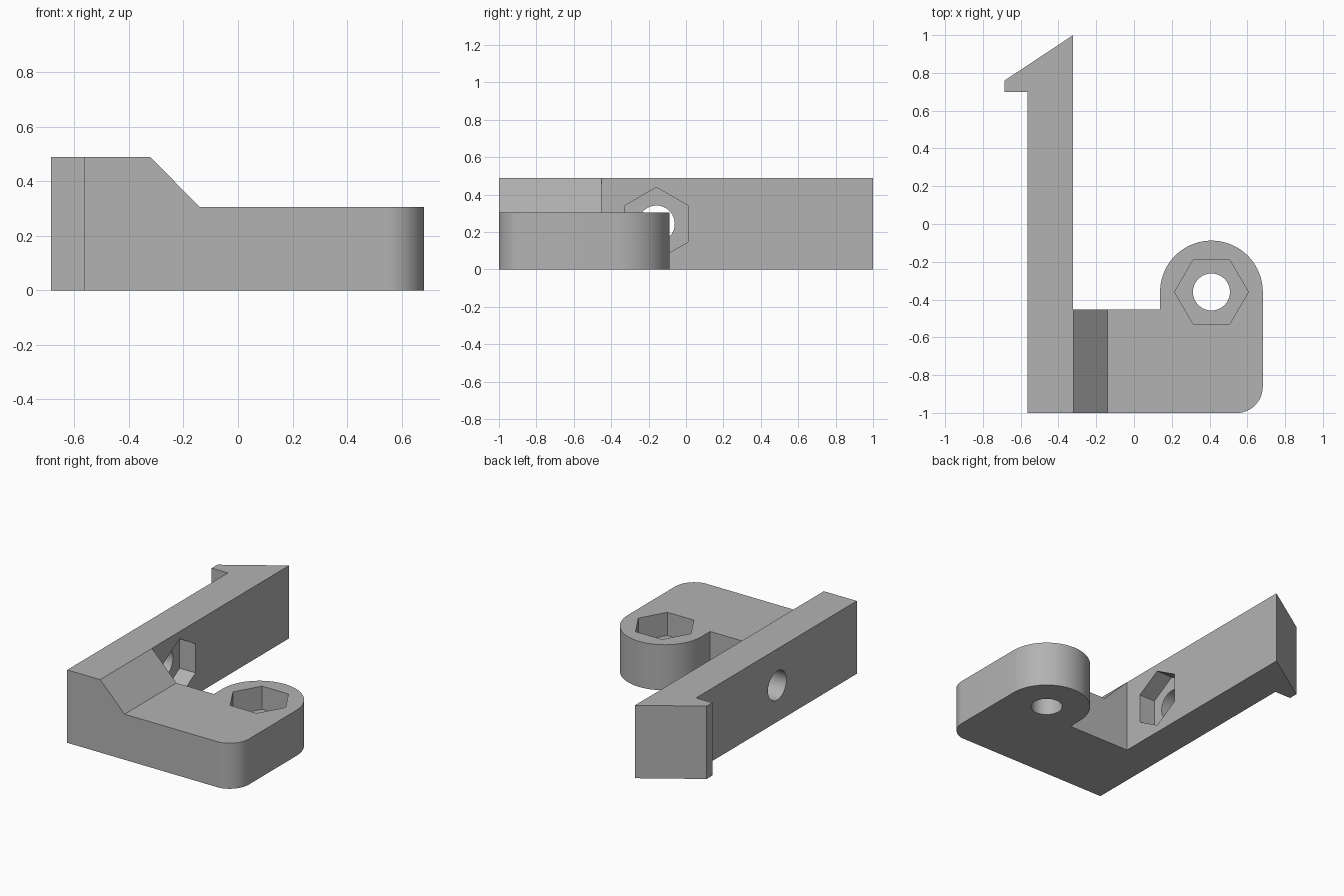
import bpy, bmesh, math
from mathutils import Matrix, Vector

cube = bpy.data.objects.get("Cube")
if cube:
    bpy.data.objects.remove(cube, do_unlink=True)

grey = bpy.data.materials.new("matte_grey")
grey.use_nodes = True
grey.diffuse_color = (0.45, 0.45, 0.45, 1)
grey.node_tree.nodes["Principled BSDF"].inputs["Base Color"].default_value = (0.45, 0.45, 0.45, 1)

# Axis frames: local profile (u, v) and extrusion direction w
UP = Matrix.Identity(3)
ALONG_X = Matrix(((0, 0, 1), (1, 0, 0), (0, 1, 0)))
ALONG_Y = Matrix(((1, 0, 0), (0, 0, 1), (0, 1, 0)))


def arc(cx, cy, r, start, end, n):
    """Points on an arc, angles in degrees."""
    angles = [math.radians(start + (end - start) * i / n) for i in range(n + 1)]
    return [(cx + r * math.cos(a), cy + r * math.sin(a)) for a in angles]


def prism(name, outline, low, high, frame=UP):
    """Closed outline extruded from low to high along the frame's third axis."""
    bm = bmesh.new()
    face = bm.faces.new([bm.verts.new(frame @ Vector((u, v, low))) for u, v in outline])
    made = bmesh.ops.extrude_face_region(bm, geom=[face])["geom"]
    moved = [g for g in made if isinstance(g, bmesh.types.BMVert)]
    bmesh.ops.translate(bm, verts=moved, vec=frame @ Vector((0, 0, high - low)))
    bmesh.ops.recalc_face_normals(bm, faces=bm.faces)
    mesh = bpy.data.meshes.new(name)
    bm.to_mesh(mesh)
    bm.free()
    mesh.materials.append(grey)
    obj = bpy.data.objects.new(name, mesh)
    bpy.context.collection.objects.link(obj)
    return obj


# Latch arm with hooked tip, plus mounting foot with rounded lug
outline = [(-0.565, -1)]
outline += arc(0.54, -0.86, 0.142, -90, 0, 12)
outline += arc(0.41, -0.36, 0.272, 0, 180, 40)
outline += [(0.138, -0.452), (-0.322, -0.452), (-0.322, 1),
            (-0.685, 0.76), (-0.685, 0.70), (-0.565, 0.70)]
# keep the rounded corner flush with the foot's straight edges
outline = [(min(x, 0.682), max(y, -1)) for x, y in outline]
bracket = prism("latch_bracket", outline, 0, 0.488)

# Cutters: sloped step over the foot, nut pockets and bolt holes
cutters = [
    prism("step_cutter", [(-0.502, 0.671), (-0.14, 0.305), (1, 0.305), (1, 0.671)],
          -1.2, 0.2, ALONG_Y),
    prism("foot_nut_pocket", arc(0.41, -0.36, 0.195, 0, 300, 5), 0.15, 0.4),
    prism("foot_bolt_hole", arc(0.41, -0.36, 0.098, 0, 350, 35), -0.1, 0.4),
    prism("arm_nut_pocket", arc(-0.158, 0.244, 0.195, 30, 330, 5), -0.44, -0.25, ALONG_X),
    prism("arm_bolt_hole", arc(-0.158, 0.244, 0.098, 0, 350, 35), -0.7, -0.2, ALONG_X),
]

bpy.ops.object.select_all(action="DESELECT")
bpy.context.view_layer.objects.active = bracket
bracket.select_set(True)
for cutter in cutters:
    mod = bracket.modifiers.new(cutter.name, "BOOLEAN")
    mod.operation = "DIFFERENCE"
    mod.solver = "EXACT"
    mod.object = cutter
    bpy.ops.object.modifier_apply(modifier=mod.name)
    bpy.data.objects.remove(cutter, do_unlink=True)

bpy.ops.object.shade_smooth_by_angle(angle=math.radians(25))
